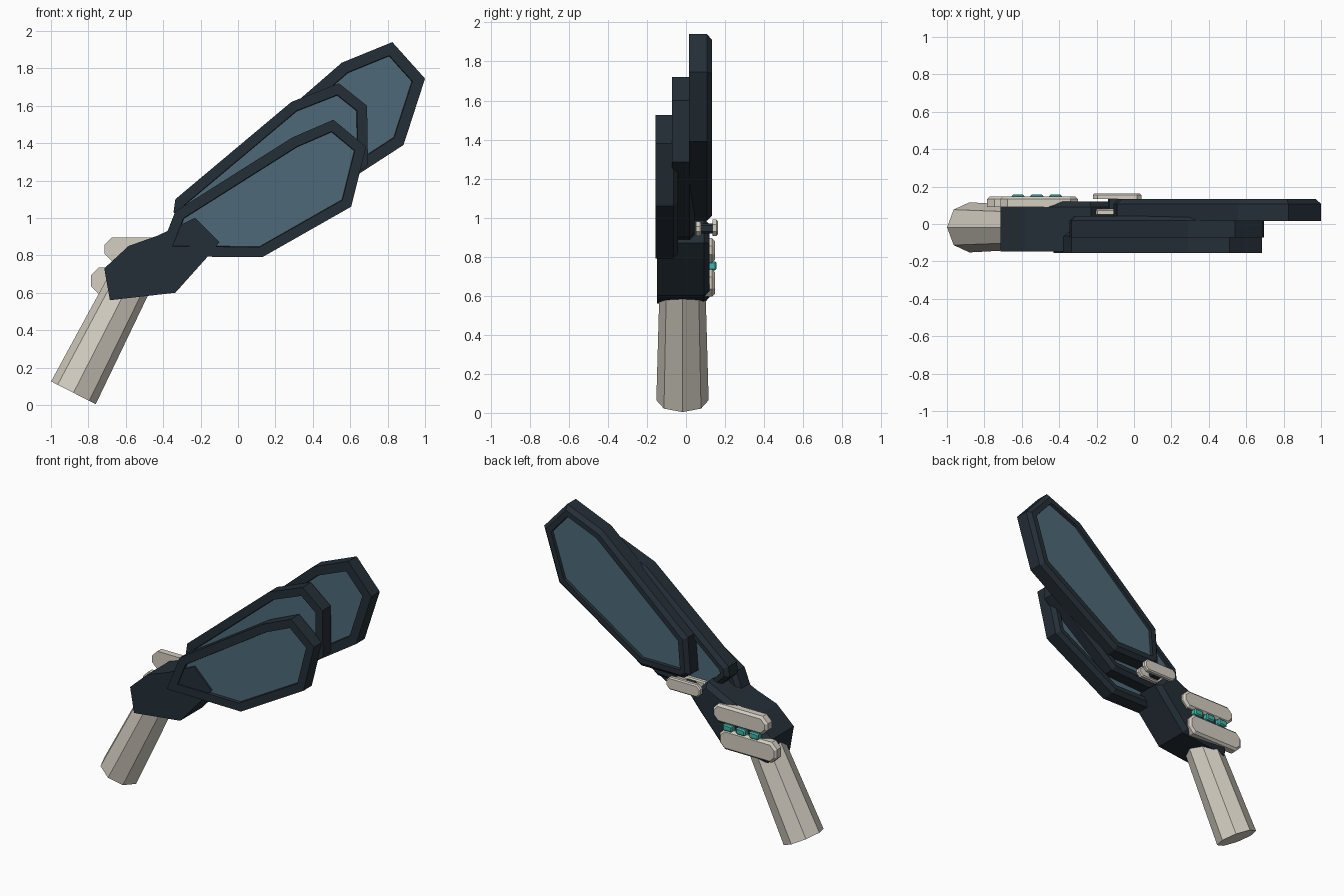
import bpy, bmesh
from mathutils import Vector

if "Cube" in bpy.data.objects:
    bpy.data.objects.remove(bpy.data.objects["Cube"])


def material(name, rgb):
    m = bpy.data.materials.new(name)
    m.use_nodes = True
    m.diffuse_color = (*rgb, 1)
    m.node_tree.nodes["Principled BSDF"].inputs["Base Color"].default_value = (*rgb, 1)
    return m


DARK = material("dark slate", (0.018, 0.028, 0.038))
PANEL = material("blue grey", (0.075, 0.142, 0.188))
BONE = material("warm bone", (0.66, 0.62, 0.54))
TEAL = material("teal", (0.05, 0.46, 0.39))


def finish(bm, name, mats):
    mesh = bpy.data.meshes.new(name)
    bm.to_mesh(mesh)
    bm.free()
    for m in mats:
        mesh.materials.append(m)
    obj = bpy.data.objects.new(name, mesh)
    bpy.context.collection.objects.link(obj)
    return obj


def slab(name, outline, front, back, mats, chamfer=0.0, border=0.0, recess=0.02):
    """Extrude an x-z outline along y, chamfer its back, optionally sink panels."""
    bm = bmesh.new()
    rings = [[bm.verts.new((x, y, z)) for x, z in outline]
             for y in (front, back - chamfer)]
    caps = [bm.faces.new(r) for r in rings]
    n = len(outline)
    for i in range(n):
        j = (i + 1) % n
        bm.faces.new((rings[0][i], rings[0][j], rings[1][j], rings[1][i]))
    bmesh.ops.recalc_face_normals(bm, faces=bm.faces[:])
    bm.normal_update()
    if chamfer:
        bmesh.ops.inset_individual(bm, faces=[caps[1]], thickness=chamfer,
                                   depth=chamfer, use_even_offset=True)
        bm.normal_update()
    if border:
        # frame border, then a steep step down to the coloured panel
        bmesh.ops.inset_individual(bm, faces=[caps[0]], thickness=border,
                                   use_even_offset=True)
        bmesh.ops.inset_individual(bm, faces=[caps[1]], thickness=border - chamfer,
                                   use_even_offset=True)
        bm.normal_update()
        bmesh.ops.inset_individual(bm, faces=caps, thickness=0.003,
                                   depth=-recess, use_even_offset=True)
        for f in caps:
            f.material_index = 1
    return finish(bm, name, mats)


def pad(name, x0, x1, z0, z1, front, back, mat, corner, chamfer):
    c = corner
    outline = [(x0 + c, z0), (x1 - c, z0), (x1, z0 + c), (x1, z1 - c),
               (x1 - c, z1), (x0 + c, z1), (x0, z1 - c), (x0, z0 + c)]
    return slab(name, outline, front, back, [mat], chamfer)


# Three overlapping framed blades, front to back
slab("front_blade",
     [(-0.43, 0.795), (0.13, 0.79), (0.605, 1.06), (0.685, 1.38),
      (0.51, 1.525), (0.29, 1.43), (-0.335, 1.035)],
     -0.155, -0.04, [DARK, PANEL], 0.025, 0.054)
slab("middle_blade",
     [(-0.345, 1.03), (-0.2, 0.88), (0.2, 0.9), (0.695, 1.285), (0.69, 1.60),
      (0.54, 1.72), (0.285, 1.62), (-0.335, 1.10)],
     -0.072, 0.043, [DARK, PANEL], 0.025, 0.054)
slab("rear_blade",
     [(-0.11, 1.02), (-0.06, 0.985), (0.26, 0.985), (0.885, 1.39), (1.0, 1.745),
      (0.825, 1.94), (0.555, 1.83), (-0.09, 1.27)],
     0.016, 0.133, [DARK, PANEL], 0.025, 0.06)

# Hub that joins the handle and blades
slab("hub",
     [(-0.715, 0.73), (-0.685, 0.56), (-0.335, 0.60), (-0.165, 0.79),
      (-0.10, 0.87), (-0.23, 1.0), (-0.43, 0.905), (-0.585, 0.85)],
     -0.148, 0.121, [DARK], 0.03)

# Tapered eight-sided handle
bm = bmesh.new()
bmesh.ops.create_cone(bm, cap_ends=True, segments=8, radius1=0.134,
                      radius2=0.118, depth=0.64)
axis = Vector((0.455, 0, 0.89)).normalized()
handle = finish(bm, "handle", [BONE])
handle.rotation_euler = axis.to_track_quat("Z", "Y").to_euler()
handle.location = Vector((-0.88, -0.018, 0.065)) + axis * 0.32

# Back plates on the hub, with small lights between them
pad("lower_plate", -0.785, -0.35, 0.595, 0.735, 0.09, 0.148, BONE, 0.04, 0.015)
pad("upper_plate", -0.715, -0.30, 0.77, 0.895, 0.09, 0.148, BONE, 0.04, 0.015)
for i in range(3):
    x = -0.62 + 0.1 * i
    pad(f"light_{i + 1}", x - 0.035, x + 0.035, 0.73, 0.775, 0.11, 0.157,
        TEAL, 0.008, 0.008)

# Clip at the root of the rear blade
pad("clip_outer", -0.22, 0.04, 0.905, 0.99, 0.135, 0.163, BONE, 0.025, 0.008)
pad("clip_inner", -0.22, 0.02, 0.905, 0.98, 0.05, 0.08, BONE, 0.025, 0.008)
pad("clip_pin", -0.14, -0.06, 0.92, 0.97, 0.07, 0.14, DARK, 0.01, 0.0)
